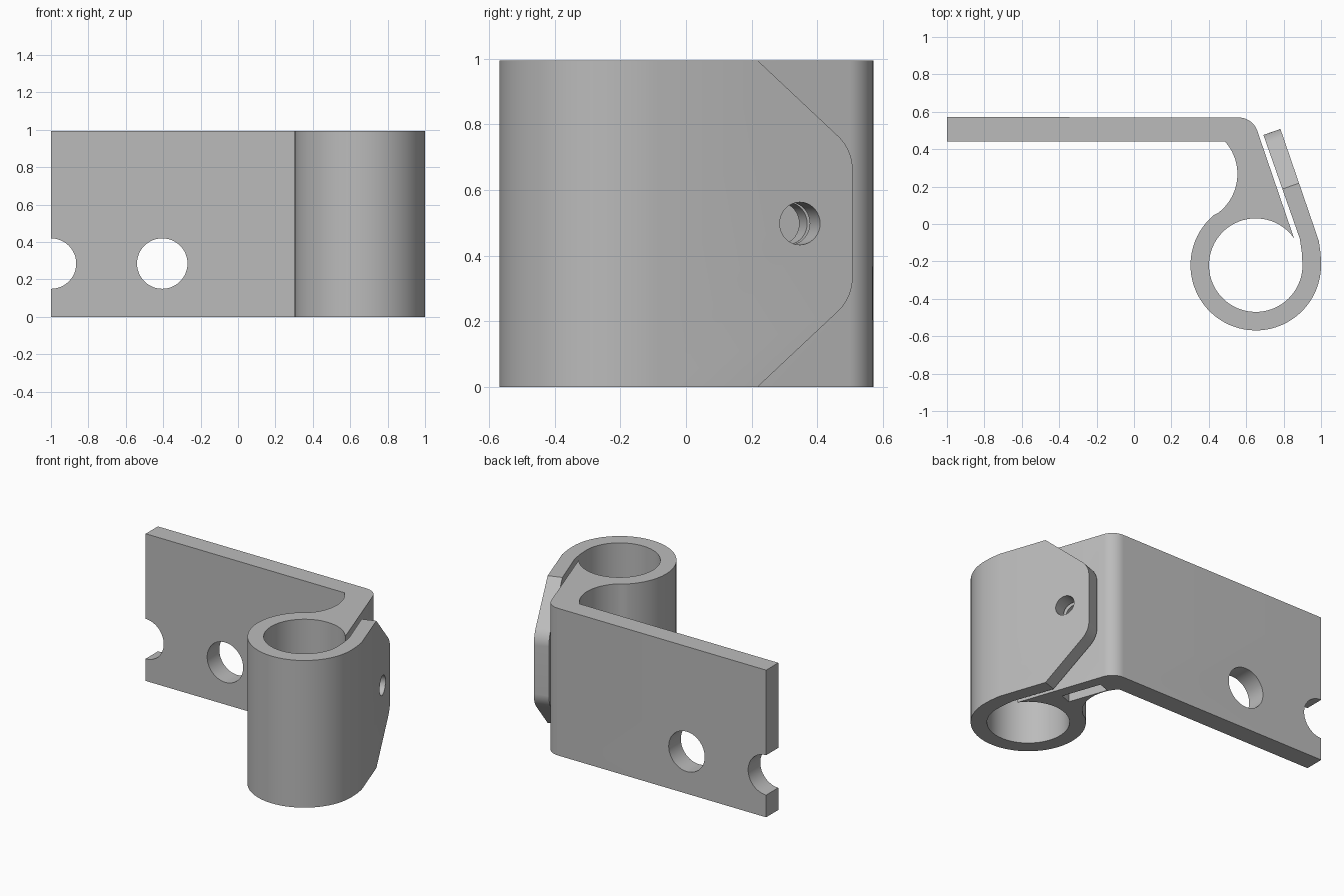
import bpy, bmesh, math
from mathutils import Matrix, Vector

cube = bpy.data.objects.get("Cube")
if cube:
    bpy.data.objects.remove(cube, do_unlink=True)

grey = bpy.data.materials.new("plain grey")
grey.use_nodes = True
COLOUR = (0.5, 0.5, 0.5, 1)
grey.diffuse_color = COLOUR
grey.node_tree.nodes["Principled BSDF"].inputs["Base Color"].default_value = COLOUR


def arc(cx, cy, r, a0, a1, steps):
    """Points along an arc, angles in degrees."""
    angles = [math.radians(a0 + (a1 - a0) * i / steps) for i in range(steps + 1)]
    return [(cx + r * math.cos(a), cy + r * math.sin(a)) for a in angles]


def prism(name, outline, low, high, frame=Matrix()):
    """Extrude a closed outline from low to high along the frame's z axis."""
    bm = bmesh.new()
    face = bm.faces.new([bm.verts.new((x, y, low)) for x, y in outline])
    ext = bmesh.ops.extrude_face_region(bm, geom=[face])
    top = [v for v in ext["geom"] if isinstance(v, bmesh.types.BMVert)]
    bmesh.ops.translate(bm, verts=top, vec=(0, 0, high - low))
    bmesh.ops.recalc_face_normals(bm, faces=bm.faces)
    bm.transform(frame)
    mesh = bpy.data.meshes.new(name)
    bm.to_mesh(mesh)
    bm.free()
    mesh.materials.append(grey)
    obj = bpy.data.objects.new(name, mesh)
    bpy.context.collection.objects.link(obj)
    return obj


# Bracket outline: plate, curved web, split barrel and clamping flap
BARREL = (0.651, -0.22)
outline = [(-1, 0.442)]
outline += arc(0.292, 0.267, 0.261, 41.5, -53.6, 20)
outline += arc(*BARREL, 0.349, 130, 360, 48)
outline += [(0.998, -0.16), (0.988, -0.09), (0.783, 0.508), (0.692, 0.476),
            (0.887, -0.08), (0.897, -0.15)]
outline += arc(*BARREL, 0.25, 360, 35, 64)
outline += arc(0.56, 0.464, 0.105, 20, 90, 10)
outline += [(-1, 0.572)]
bracket = prism("clamp_bracket", outline, 0, 0.995)

cutters = []

# Round holes in the plate, one of them open at the end
plate_frame = Matrix.Rotation(math.radians(90), 4, "X")
for i, x in enumerate((-0.405, -1.0)):
    cutters.append(prism(f"plate_hole_cutter_{i}", arc(x, 0.285, 0.135, 0, 352.5, 47),
                         -0.8, -0.3, plate_frame))

# Flap frame: x runs along the flap to its tip, y is up, z points outward
along = Vector((-0.328, 0.945, 0)).normalized()
out = Vector((along.y, -along.x, 0))
flap = Matrix((along, (0, 0, 1), out)).transposed().to_4x4()
flap.translation = (0.783, 0.508, 0)

# Rounded chamfers on the upper and lower flap corners
corner = [(-0.312, 1.0)] + arc(-0.14, 0.66, 0.14, 50, 0, 10) + [(0.1, 0.66), (0.1, 1.1), (-0.312, 1.1)]
cutters.append(prism("upper_flap_cutter", corner, -0.11, 0.1, flap))
cutters.append(prism("lower_flap_cutter", [(s, 0.995 - z) for s, z in corner], -0.11, 0.1, flap))

# Screw hole through the flap into the web, ending at the nut pocket
S = -0.17
cutters.append(prism("screw_hole_cutter", arc(S, 0.498, 0.065, 0, 350, 35), -0.24, 0.1, flap))

# Nut pocket open at the underside of the web
pocket = [(S - 0.135, -0.1), (S + 0.135, -0.1), (S + 0.135, 0.576), (S, 0.654), (S - 0.135, 0.576)]
cutters.append(prism("nut_pocket_cutter", pocket, -0.275, -0.195, flap))

for cutter in cutters:
    cutter.hide_render = True
    cutter.hide_set(True)
    mod = bracket.modifiers.new(cutter.name, "BOOLEAN")
    mod.operation = "DIFFERENCE"
    mod.solver = "EXACT"
    mod.object = cutter

# Apply the cuts, then shade smooth with sharp edges
bpy.ops.object.select_all(action="DESELECT")
bracket.select_set(True)
bpy.context.view_layer.objects.active = bracket
for mod in list(bracket.modifiers):
    bpy.ops.object.modifier_apply(modifier=mod.name)
for cutter in cutters:
    bpy.data.objects.remove(cutter, do_unlink=True)
bpy.ops.object.shade_smooth_by_angle(angle=math.radians(30))
